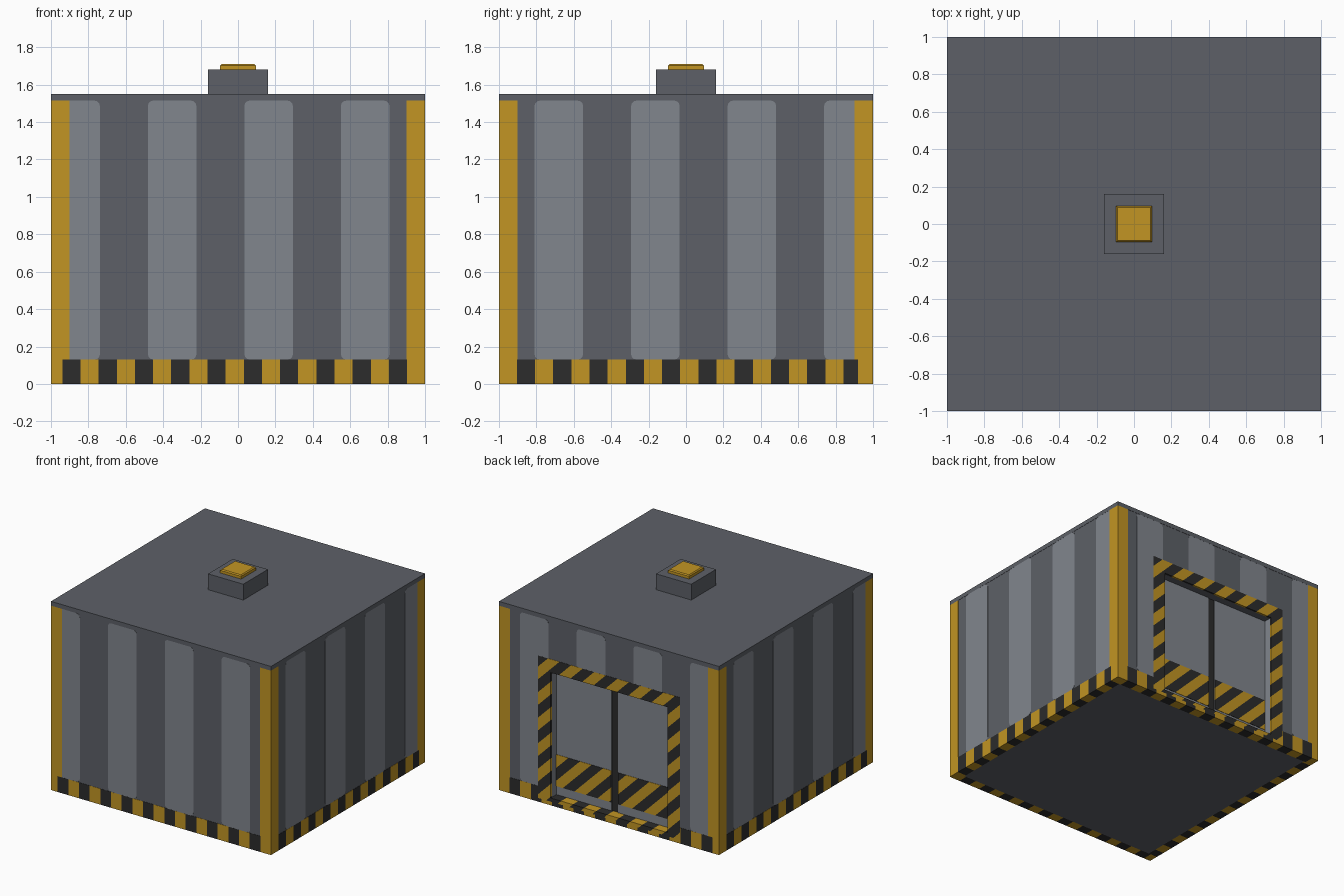
import bpy, bmesh, math
from mathutils import Matrix, Vector

if "Cube" in bpy.data.objects:
    bpy.data.objects.remove(bpy.data.objects["Cube"])


def material(name, rgb):
    m = bpy.data.materials.new(name)
    m.diffuse_color = (*rgb, 1)
    m.use_nodes = True
    m.node_tree.nodes["Principled BSDF"].inputs["Base Color"].default_value = m.diffuse_color
    return m


WALL = material("dark grey", (0.110, 0.118, 0.137))
PANEL = material("light grey", (0.220, 0.238, 0.268))
YELLOW = material("hazard yellow", (0.540, 0.300, 0.017))
BLACK = material("near black", (0.025, 0.025, 0.025))


def box(name, x, y, z, mats, turn=0, stripes=None, round_corners=0, bevel=0):
    """Box from ranges, turned in quarter turns about z.
    stripes = (direction, start, period) cuts the faces into two colours."""
    bm = bmesh.new()
    bmesh.ops.create_cube(bm, size=1)
    for v in bm.verts:
        v.co = Vector([(a + b) / 2 + c * (b - a)
                       for (a, b), c in zip((x, y, z), v.co)])
    if round_corners:
        edges = [e for e in bm.edges
                 if abs((e.verts[0].co - e.verts[1].co).normalized().y) > 0.9]
        bmesh.ops.bevel(bm, geom=edges, offset=round_corners, segments=3,
                        profile=0.5, affect='EDGES')
    if bevel:
        edges = [e for e in bm.edges if all(v.co.z > z[1] - 1e-4 for v in e.verts)]
        bmesh.ops.bevel(bm, geom=edges, offset=bevel, segments=1, affect='EDGES')
    if stripes:
        n, start, period = Vector(stripes[0]), stripes[1], stripes[2]
        for k in range(-24, 25):
            d = start + k * period / 2
            bmesh.ops.bisect_plane(bm, geom=bm.verts[:] + bm.edges[:] + bm.faces[:],
                                   plane_co=n * d / n.length_squared, plane_no=n)
        for f in bm.faces:
            t = (n.dot(f.calc_center_median()) - start) / period
            f.material_index = 1 if t % 1 < 0.5 else 0
    bm.transform(Matrix.Rotation(turn * math.pi / 2, 4, 'Z'))
    me = bpy.data.meshes.new(name)
    bm.to_mesh(me)
    bm.free()
    for m in mats:
        me.materials.append(m)
    ob = bpy.data.objects.new(name, me)
    bpy.context.collection.objects.link(ob)
    return ob


HAZARD = [YELLOW, BLACK]
SIDES = ["front", "right", "back", "left"]
BACK = 2
IN_X, OUT_X = 0.53, 0.645      # doorway and frame half widths
SILL, IN_Z, OUT_Z = 0.06, 1.09, 1.20
BASE_H, EAVE = 0.13, 1.515

# main body, floor, roof and roof light
box("body_core", (-.998, .998), (-.998, .91), (.01, 1.53), [WALL])
box("floor", (-.92, .92), (-.92, .92), (0, .05), [WALL])
box("roof", (-1, 1), (-1, 1), (EAVE, 1.55), [WALL])
box("roof_box", (-.16, .16), (-.16, .16), (1.55, 1.68), [WALL])
box("roof_light", (-.095, .095), (-.095, .095), (1.68, 1.71), [YELLOW], bevel=.008)

for k, side in enumerate(SIDES):
    # yellow corner post
    box(f"{side}_corner_post", (-1, -.9), (-1, -.9), (BASE_H, EAVE), [YELLOW], k)

    # light wall ribs with rounded corners; the front runs the other way round
    flip = -1 if k == 0 else 1
    for i in range(4):
        a = -.81 + .516 * i
        x = sorted((flip * a, flip * min(a + .26, .99)))
        low = 1.12 if k == BACK and abs(sum(x) / 2) < IN_X else BASE_H
        box(f"{side}_rib_{i}", x, (-.9995, -.95), (low, EAVE), [PANEL], k,
            round_corners=.03)

    # striped base strip, lower under the doorway
    end = 1 if k % 2 == 0 else .92
    spans = [(-end, end, BASE_H)]
    if k == BACK:
        spans = [(-1, -OUT_X, BASE_H), (-OUT_X, OUT_X, .03), (OUT_X, 1, BASE_H)]
    for i, (a, b, h) in enumerate(spans):
        box(f"{side}_base_strip_{i}", (a, b), (-1, -.92), (0, h), HAZARD, k,
            stripes=((flip, 0, 0), -.904, .194))

# back wall around the doorway
DIAG = ((1, 0, -1), 0.03, .21)
for s, n in ((-1, "left"), (1, "right")):
    def span(a, b):
        return sorted((s * a, s * b))
    box(f"back_wall_{n}", span(OUT_X, .998), (-.998, -.90), (.02, 1.53), [WALL], BACK)
    box(f"door_jamb_{n}", span(IN_X, OUT_X), (-.985, -.90), (.03, OUT_Z), [PANEL], BACK)
    box(f"door_frame_{n}", span(IN_X, OUT_X), (-1, -.985), (.03, OUT_Z), HAZARD, BACK,
        stripes=DIAG)
    # sliding door leaf with striped kick plate
    box(f"door_leaf_{n}", span(.03, IN_X), (-.925, -.90), (SILL, IN_Z), [PANEL], BACK)
    box(f"door_kick_plate_{n}", span(.03, IN_X), (-.928, -.92), (.13, .39), HAZARD, BACK,
        stripes=DIAG)
box("back_wall_top", (-OUT_X, OUT_X), (-.998, -.90), (OUT_Z, 1.53), [WALL], BACK)
box("door_lintel", (-IN_X, IN_X), (-.985, -.90), (IN_Z, OUT_Z), [WALL], BACK)
box("door_frame_top", (-IN_X, IN_X), (-1, -.985), (IN_Z, OUT_Z), HAZARD, BACK, stripes=DIAG)
box("door_sill", (-IN_X, IN_X), (-1, -.90), (.03, SILL), HAZARD, BACK, stripes=DIAG)
box("door_gap", (-.03, .03), (-.918, -.90), (SILL, IN_Z), [BLACK], BACK)
